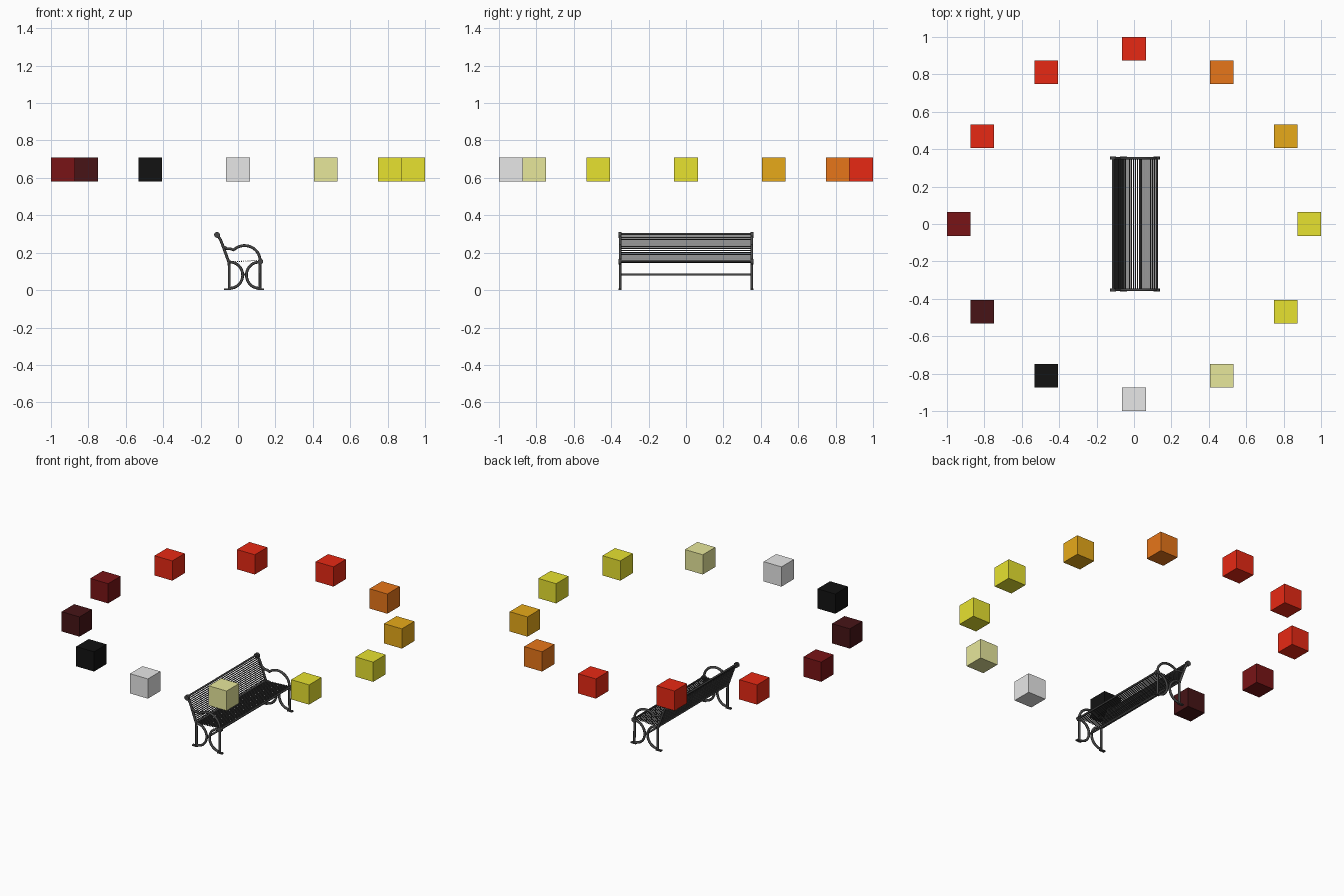
import bpy
from math import sin, cos, pi, radians
from mathutils import Vector

cube = bpy.data.objects.get("Cube")
if cube:
    bpy.data.objects.remove(cube)


def material(name, rgb):
    m = bpy.data.materials.new(name)
    m.use_nodes = True
    m.diffuse_color = (*rgb, 1)
    m.node_tree.nodes["Principled BSDF"].inputs["Base Color"].default_value = (*rgb, 1)
    return m


iron = material("dark iron", (0.06, 0.06, 0.06))
yellow = material("yellow", (0.8, 0.76, 0.03))
amber = material("amber", (0.8, 0.4, 0.01))
orange = material("orange", (0.8, 0.18, 0.01))
red = material("red", (0.8, 0.022, 0.007))
dark_red = material("dark red", (0.19, 0.007, 0.008))
maroon = material("maroon", (0.063, 0.007, 0.008))
black = material("black", (0.006, 0.006, 0.006))
white = material("white", (0.8, 0.8, 0.8))
khaki = material("khaki", (0.8, 0.8, 0.33))


def tubes(name, paths, radius, sides=2, smooth=True):
    """One mesh of round bars, each following a list of points."""
    data = bpy.data.curves.new(name, "CURVE")
    data.dimensions = "3D"
    data.bevel_depth = radius
    data.bevel_resolution = sides
    data.use_fill_caps = True
    for path in paths:
        spline = data.splines.new("POLY")
        spline.points.add(len(path) - 1)
        for point, co in zip(spline.points, path):
            point.co = (*co, 1)
    temp = bpy.data.objects.new(name + "_path", data)
    bpy.context.collection.objects.link(temp)
    bpy.context.view_layer.update()
    graph = bpy.context.evaluated_depsgraph_get()
    mesh = bpy.data.meshes.new_from_object(temp.evaluated_get(graph))
    bpy.data.objects.remove(temp)
    mesh.name = name
    mesh.materials.clear()
    mesh.materials.append(iron)
    for face in mesh.polygons:
        face.use_smooth = smooth
        face.material_index = 0
    obj = bpy.data.objects.new(name, mesh)
    bpy.context.collection.objects.link(obj)
    return obj


def arc(cx, cz, rx, rz, start, end, steps=20):
    angles = [radians(start + (end - start) * i / steps) for i in range(steps + 1)]
    return [(cx + rx * cos(a), cz + rz * sin(a)) for a in angles]


def along(points, t):
    """Point at fraction t of a polyline's length."""
    pts = [Vector(p) for p in points]
    lengths = [(b - a).length for a, b in zip(pts, pts[1:])]
    d = t * sum(lengths)
    for a, b, l in zip(pts, pts[1:], lengths):
        if d <= l:
            return a.lerp(b, d / l)
        d -= l
    return pts[-1]


# Side profiles of the bench, as (x, z)
back_line = [(-0.112, 0.298), (-0.094, 0.27), (-0.082, 0.24), (-0.05, 0.152)]
seat_line = [(-0.048, 0.15), (-0.02, 0.152), (0.05, 0.156), (0.12, 0.16)]
back_leg = [(-0.05, 0.155), (-0.047, 0.13), (-0.047, 0.004)]
front_leg = [(0.12, 0.155), (0.117, 0.13), (0.118, 0.004)]
armrest = [(-0.077, 0.232), (-0.06, 0.222), (-0.04, 0.221)] + arc(0.035, 0.158, 0.083, 0.08, 135, 0)
back_arch = arc(-0.043, 0.08, 0.068, 0.07, 90, -90)
front_arch = arc(0.113, 0.08, 0.068, 0.07, 90, 270)

# Cast end frames with scrolls and feet
END = 0.352
for side, y in (("left", END), ("right", -END)):
    bars = [back_line, back_leg, front_leg, armrest, back_arch, front_arch]
    tubes(side + "_frame", [[(x, y, z) for x, z in bar] for bar in bars], 0.0075)
    discs = [(-0.112, 0.295, 0.016), (0.12, 0.152, 0.015)]
    for label, (x, z, r) in zip(("back_scroll", "arm_scroll"), discs):
        tubes(f"{side}_{label}", [[(x, y - 0.008, z), (x, y + 0.008, z)]], r, 4, False)
    for label, x in (("back_foot", -0.056), ("front_foot", 0.122)):
        bpy.ops.mesh.primitive_cube_add(size=1, location=(x, y, 0.004))
        foot = bpy.context.object
        foot.name = f"{side}_{label}"
        foot.scale = (0.036, 0.016, 0.008)
        foot.data.materials.append(iron)


def rod(p):
    return [(p[0], -END, p[1]), (p[0], END, p[1])]


# Thin rods of the back and seat
ROWS = 16
for name, line in (("back_slats", back_line), ("seat_slats", seat_line)):
    tubes(name, [rod(along(line, i / (ROWS - 1))) for i in range(ROWS)], 0.0033, 1)

# Thicker rails and the stretcher between the arches
rails = [(-0.112, 0.3), (-0.05, 0.152), (0.122, 0.155)]
tubes("edge_rails", [rod(p) for p in rails], 0.006)
tubes("stretcher", [rod((0.035, 0.083))], 0.006)

# Ring of floating coloured cubes
ring = [yellow, amber, orange, red, red, red,
        dark_red, maroon, black, white, khaki, yellow]
for i, mat in enumerate(ring):
    a = i * 2 * pi / len(ring)
    bpy.ops.mesh.primitive_cube_add(
        size=0.126, location=(0.937 * cos(a), 0.937 * sin(a), 0.645))
    block = bpy.context.object
    block.name = f"ring_cube_{i + 1}"
    block.data.materials.append(mat)
